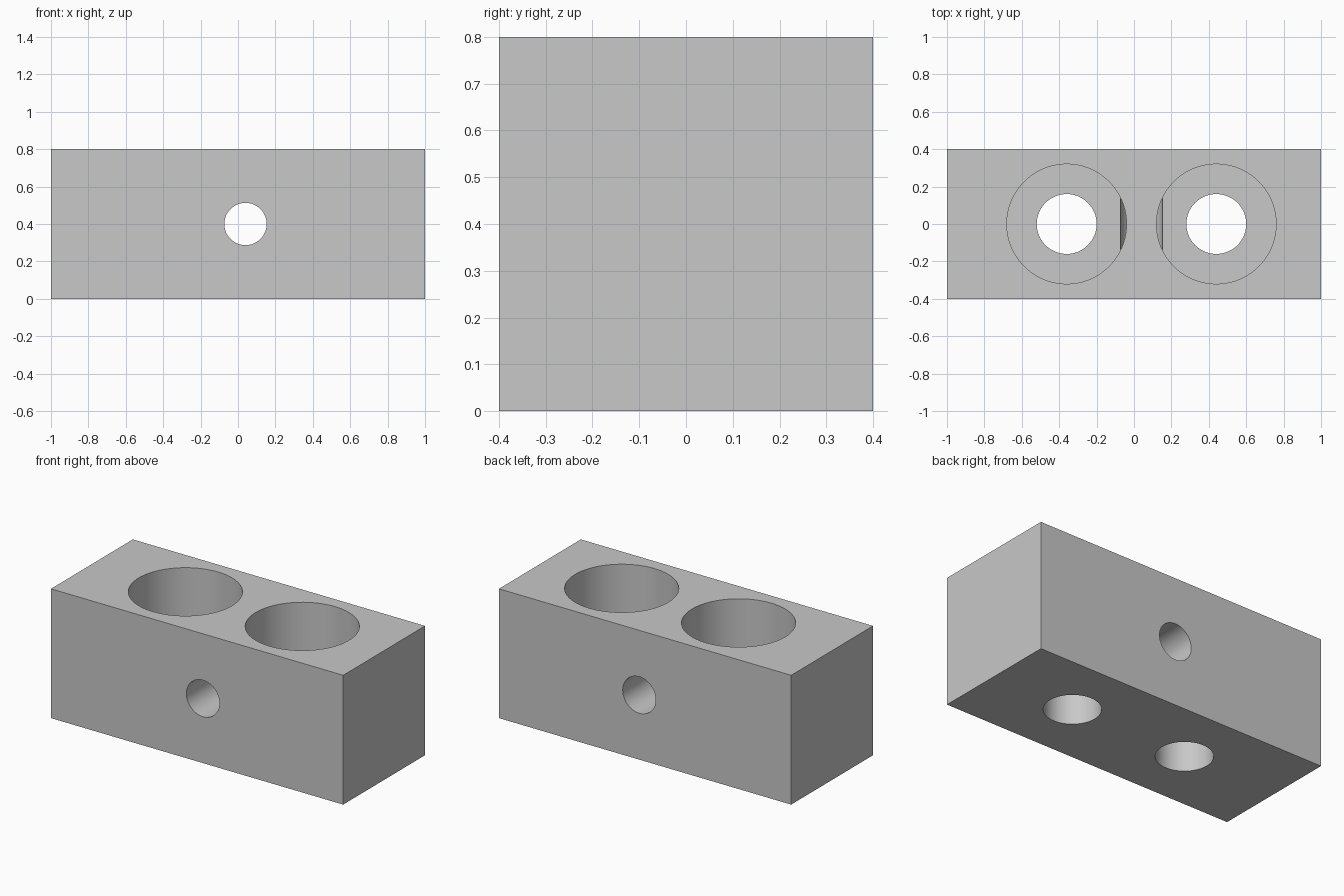
import bpy
import math

SIDES = 96
LENGTH, WIDTH, HEIGHT = 2.0, 0.8, 0.8
FLOOR = 0.4            # height of the counterbore floors
BORE_X = (-0.36, 0.44)
CROSS_X = 0.04

default = bpy.data.objects.get("Cube")
if default:
    bpy.data.objects.remove(default, do_unlink=True)

# Single grey material
grey = bpy.data.materials.new("plain grey")
grey.use_nodes = True
colour = (0.58, 0.58, 0.58, 1)
grey.diffuse_color = colour
grey.node_tree.nodes["Principled BSDF"].inputs["Base Color"].default_value = colour

# Block
bpy.ops.mesh.primitive_cube_add(size=1, location=(0, 0, HEIGHT / 2))
block = bpy.context.object
block.name = "drilled_block"
block.scale = (LENGTH, WIDTH, HEIGHT)
bpy.ops.object.transform_apply(location=True, rotation=True, scale=True)
block.data.materials.append(grey)


def drill(name, radius, depth, location, rotation=(0, 0, 0)):
    """Cut a round hole through the block, then discard the cutter."""
    bpy.ops.mesh.primitive_cylinder_add(
        vertices=SIDES, radius=radius, depth=depth,
        location=location, rotation=rotation)
    cutter = bpy.context.object
    cutter.name = name
    cutter.hide_render = True
    cutter.data.materials.append(grey)
    cut = block.modifiers.new(name, "BOOLEAN")
    cut.operation = "DIFFERENCE"
    cut.solver = "EXACT"
    cut.object = cutter
    bpy.context.view_layer.objects.active = block
    bpy.ops.object.modifier_apply(modifier=name)
    bpy.data.objects.remove(cutter, do_unlink=True)


# Two vertical holes, each with a wide counterbore from the top
for x in BORE_X:
    drill("counterbore", 0.32, HEIGHT, (x, 0, FLOOR + HEIGHT / 2))
    drill("through_hole", 0.16, HEIGHT * 2, (x, 0, FLOOR))

# Cross hole from front to back, breaking into both counterbores
drill("cross_hole", 0.113, WIDTH * 2, (CROSS_X, 0, HEIGHT / 2),
      (math.pi / 2, math.pi / SIDES, 0))

# Smooth bore walls, crisp edges
bpy.ops.object.select_all(action="DESELECT")
block.select_set(True)
bpy.context.view_layer.objects.active = block
bpy.ops.object.shade_smooth_by_angle(angle=math.radians(30))
